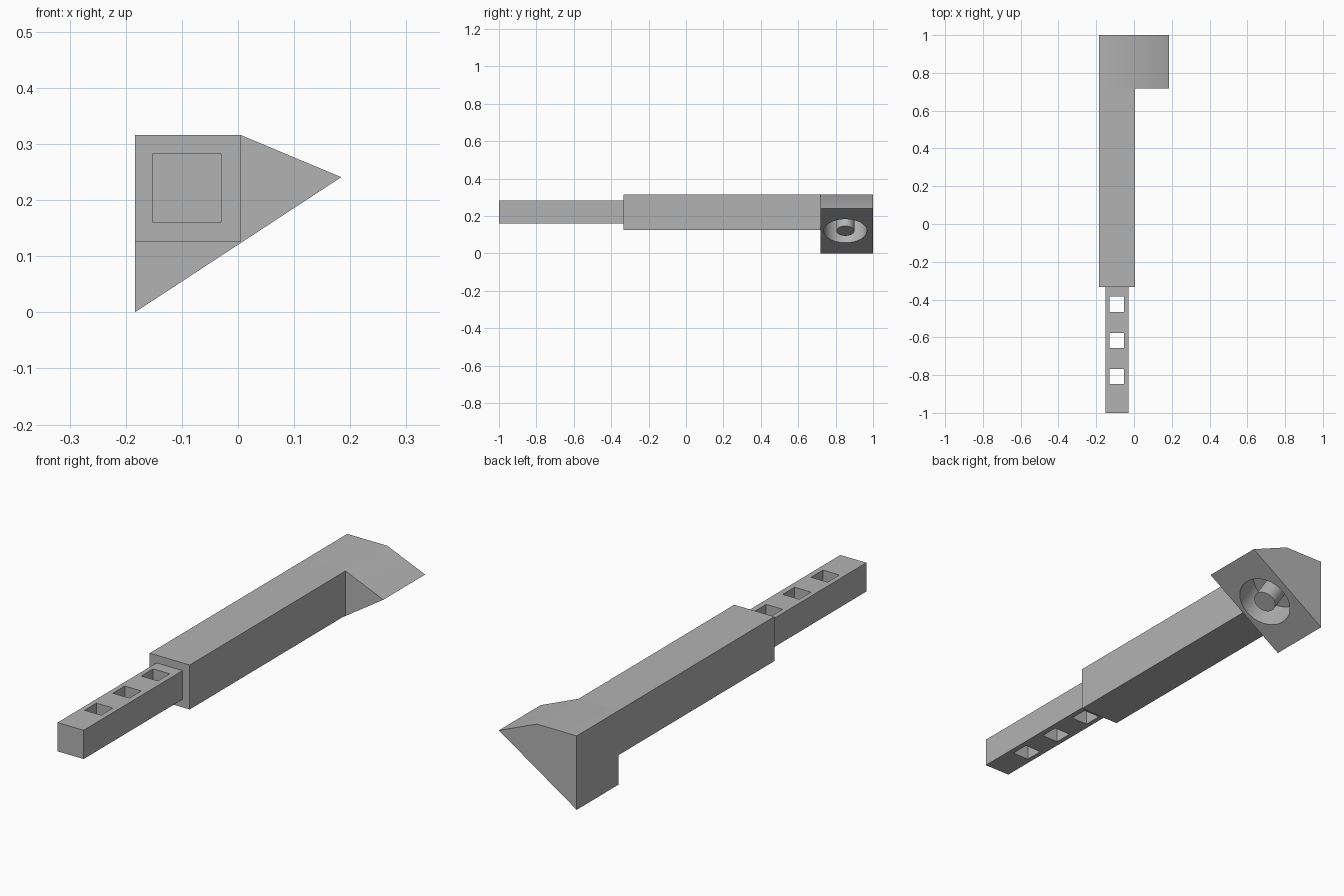
import bpy
import bmesh
from mathutils import Vector

cube = bpy.data.objects.get("Cube")
if cube:
    bpy.data.objects.remove(cube, do_unlink=True)

grey = bpy.data.materials.new("mid grey")
grey.use_nodes = True
colour = (0.45, 0.45, 0.45, 1)
grey.diffuse_color = colour
grey.node_tree.nodes["Principled BSDF"].inputs["Base Color"].default_value = colour


def finish(name, bm):
    """Turn a bmesh into a named grey object."""
    bmesh.ops.recalc_face_normals(bm, faces=bm.faces[:])
    mesh = bpy.data.meshes.new(name)
    bm.to_mesh(mesh)
    bm.free()
    mesh.materials.append(grey)
    ob = bpy.data.objects.new(name, mesh)
    bpy.context.collection.objects.link(ob)
    return ob


def prism(name, profile, y0, y1):
    """Extrude an x-z profile along y."""
    bm = bmesh.new()
    face = bm.faces.new([bm.verts.new((x, y0, z)) for x, z in profile])
    ext = bmesh.ops.extrude_face_region(bm, geom=[face])
    moved = [v for v in ext["geom"] if isinstance(v, bmesh.types.BMVert)]
    bmesh.ops.translate(bm, vec=(0, y1 - y0, 0), verts=moved)
    return finish(name, bm)


def box(name, x0, x1, y0, y1, z0, z1):
    return prism(name, [(x0, z0), (x1, z0), (x1, z1), (x0, z1)], y0, y1)


def cylinder(name, start, end, radius):
    """Round bar between two points."""
    axis = end - start
    bm = bmesh.new()
    bmesh.ops.create_cone(bm, cap_ends=True, segments=64, radius1=radius,
                          radius2=radius, depth=axis.length)
    bm.transform(axis.to_track_quat("Z", "Y").to_matrix().to_4x4())
    bmesh.ops.translate(bm, vec=(start + end) / 2, verts=bm.verts[:])
    return finish(name, bm)


def cut(target, cutter):
    mod = target.modifiers.new("cut", "BOOLEAN")
    mod.operation = "DIFFERENCE"
    mod.solver = "EXACT"
    mod.object = cutter
    bpy.context.view_layer.objects.active = target
    bpy.ops.object.modifier_apply(modifier=mod.name)
    bpy.data.objects.remove(cutter, do_unlink=True)


def smooth(ob):
    bpy.ops.object.select_all(action="DESELECT")
    ob.select_set(True)
    bpy.context.view_layer.objects.active = ob
    bpy.ops.object.shade_smooth_by_angle(angle=0.4)


# Thick square body
LEFT, INNER, TOP = -0.184, 0.005, 0.316
HEAD_Y = 0.718
box("body", LEFT, INNER, -0.333, HEAD_Y, 0.126, TOP)

# Thin shank with three square through holes
shank = box("shank", -0.152, -0.029, -1, -0.333, 0.16, 0.283)
for y in (-0.425, -0.617, -0.808):
    cut(shank, box("hole_cutter", -0.131, -0.053, y - 0.04, y + 0.04, 0.1, 0.4))

# Wedge head with slanted underside
low, tip = Vector((LEFT, 0, 0)), Vector((0.184, 0, 0.241))
head = prism("head", [(low.x, low.z), (tip.x, tip.z), (INNER, TOP), (LEFT, TOP)],
             HEAD_Y, 1)

# Round recess in the slanted face, with a flush pin in its middle
slope = (tip - low).normalized()
inward = Vector((-slope.z, 0, slope.x))
centre = (low + tip) / 2 + Vector((0, 0.852, 0))
floor = centre + inward * 0.135
cut(head, cylinder("recess_cutter", centre - inward * 0.1, floor, 0.115))
smooth(head)
smooth(cylinder("pin", centre, floor, 0.048))
